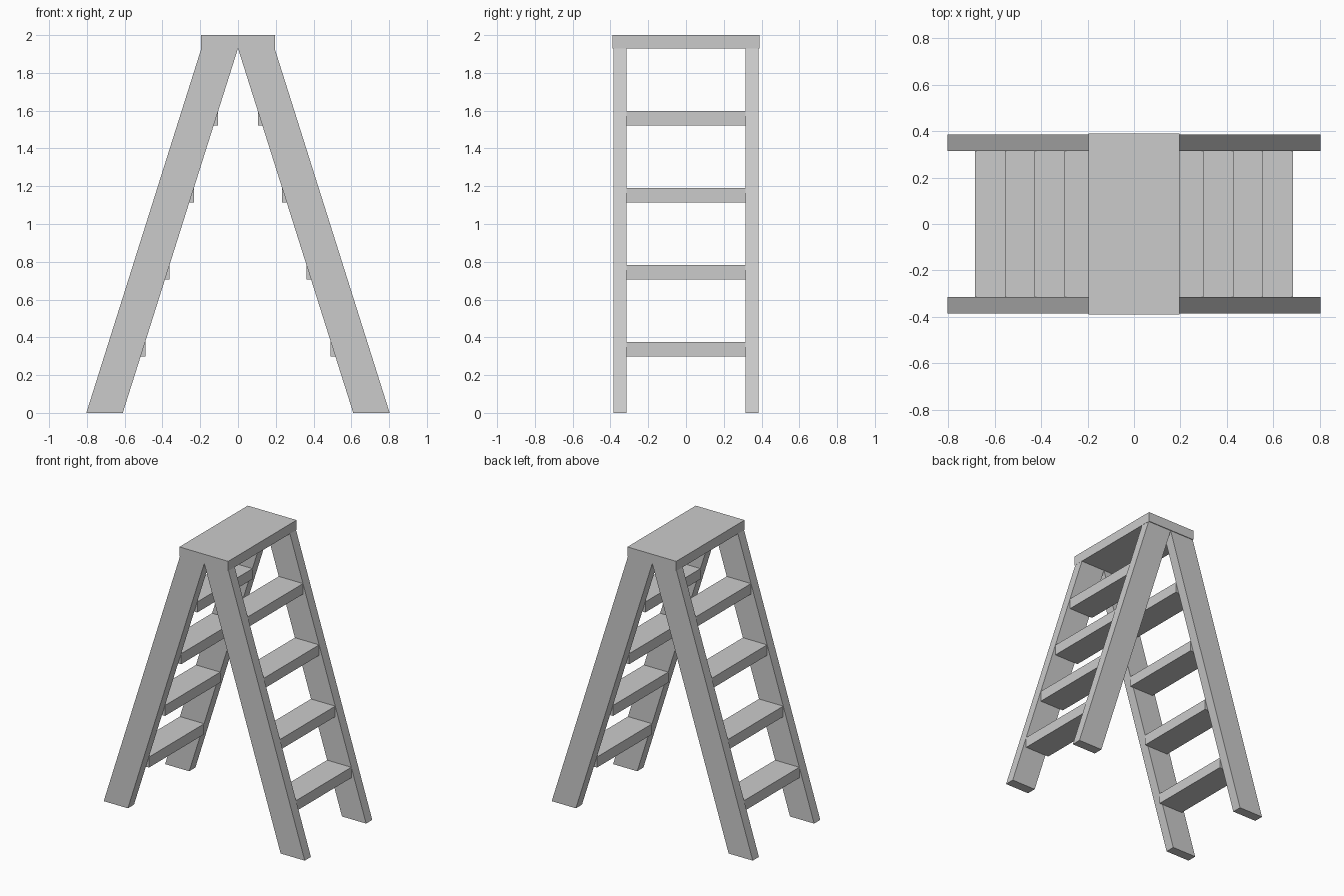
import bpy
import bmesh

if "Cube" in bpy.data.objects:
    bpy.data.objects.remove(bpy.data.objects["Cube"])


def make_object(name, bm):
    bmesh.ops.recalc_face_normals(bm, faces=bm.faces)
    mesh = bpy.data.meshes.new(name)
    bm.to_mesh(mesh)
    bm.free()
    obj = bpy.data.objects.new(name, mesh)
    bpy.context.collection.objects.link(obj)
    return obj


def prism(name, profile, y0, y1):
    """Extrude an (x, z) profile along y."""
    bm = bmesh.new()
    face = bm.faces.new([bm.verts.new((x, y0, z)) for x, z in profile])
    ext = bmesh.ops.extrude_face_region(bm, geom=[face])
    verts = [v for v in ext["geom"] if isinstance(v, bmesh.types.BMVert)]
    bmesh.ops.translate(bm, verts=verts, vec=(0, y1 - y0, 0))
    return make_object(name, bm)


def box(name, x0, x1, y0, y1, z0, z1):
    return prism(name, [(x0, z0), (x1, z0), (x1, z1), (x0, z1)], y0, y1)


CAP_Z = 1.93
STEP_TOPS = (0.375, 0.782, 1.19, 1.598)

# Top platform
box("top_platform", -0.195, 0.195, -0.39, 0.39, CAP_Z, 2.0)

for side, s in (("left", -1), ("right", 1)):
    # Slanted legs, front and back
    leg = [(s * x, z) for x, z in
           ((0.61, 0), (0.803, 0), (0.194, CAP_Z), (0.0, CAP_Z))]
    prism(f"{side}_front_leg", leg, -0.385, -0.315)
    prism(f"{side}_back_leg", leg, 0.315, 0.385)

    # Treads between the legs, flush with the outer slope
    for i, top in enumerate(STEP_TOPS):
        outer = 0.803 - top * (0.803 - 0.194) / CAP_Z
        box(f"{side}_step_{i + 1}", s * (outer - 0.194), s * outer,
            -0.315, 0.315, top - 0.076, top)
